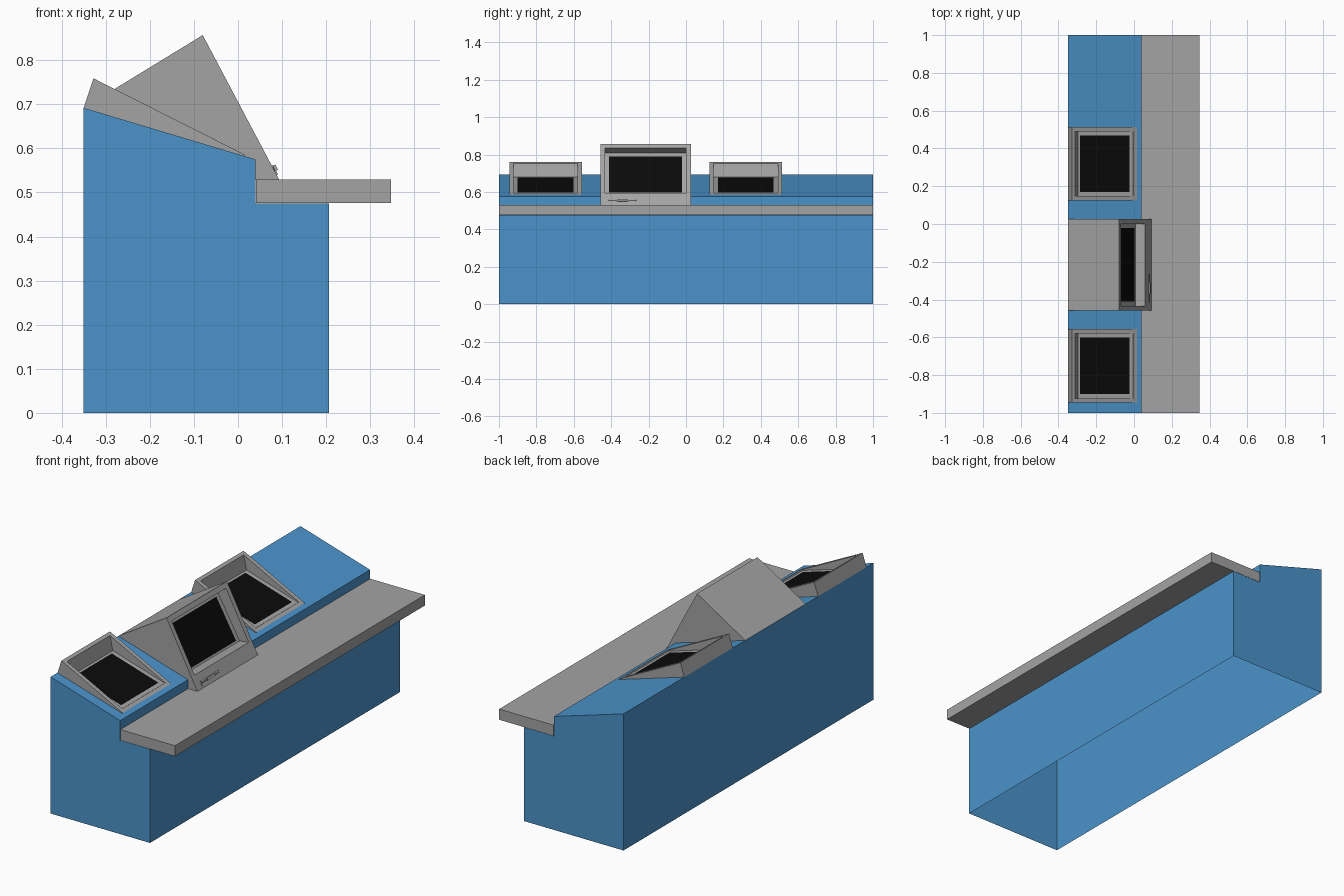
import bpy, bmesh

if "Cube" in bpy.data.objects:
    bpy.data.objects.remove(bpy.data.objects["Cube"])


def material(name, rgb):
    m = bpy.data.materials.new(name)
    m.diffuse_color = (*rgb, 1)
    m.use_nodes = True
    m.node_tree.nodes["Principled BSDF"].inputs["Base Color"].default_value = m.diffuse_color
    return m


BLUE = material("cabinet blue", (0.07, 0.295, 0.60))
GREY = material("mid grey", (0.37, 0.37, 0.37))
BLACK = material("screen black", (0.003, 0.003, 0.003))
DARK = material("dark grey", (0.09, 0.09, 0.09))


def finish(bm, name, mats):
    bmesh.ops.recalc_face_normals(bm, faces=bm.faces)
    me = bpy.data.meshes.new(name)
    bm.to_mesh(me)
    bm.free()
    for m in mats:
        me.materials.append(m)
    ob = bpy.data.objects.new(name, me)
    bpy.context.collection.objects.link(ob)
    return ob


def extrude(name, profile, y0, y1, mat, skip=()):
    """Extrude an xz profile along y; 'skip' leaves out edges by index."""
    bm = bmesh.new()
    a = [bm.verts.new((x, y0, z)) for x, z in profile]
    b = [bm.verts.new((x, y1, z)) for x, z in profile]
    bm.faces.new(a)
    bm.faces.new(b)
    n = len(profile)
    for i in range(n):
        if i not in skip:
            j = (i + 1) % n
            bm.faces.new((a[i], a[j], b[j], b[i]))
    return finish(bm, name, [mat])


def mix(p, q, t):
    return (p[0] + (q[0] - p[0]) * t, p[1] + (q[1] - p[1]) * t)


def display(name, y0, y1, profile, lip, floor, margins, t_black):
    """Wedge housing with a recessed screen in its front.
    profile: back bottom, top, front bottom, then lower points (base left open).
    lip / floor: (top, bottom) xz points of the opening and the recess floor."""
    bm = bmesh.new()
    a = [bm.verts.new((x, y0, z)) for x, z in profile]
    b = [bm.verts.new((x, y1, z)) for x, z in profile]
    bm.faces.new(a)
    bm.faces.new(b)
    bm.faces.new((a[0], a[1], b[1], b[0]))

    def rect(top, bot, m):
        return [bm.verts.new((x, y, z)) for (x, z), y in
                ((top, y0 + m), (top, y1 - m), (bot, y1 - m), (bot, y0 + m))]

    black = (mix(*floor, t_black[0]), mix(*floor, t_black[1]))
    rings = [[a[1], b[1], b[2], a[2]],
             rect(*lip, margins[0]), rect(*floor, margins[0]), rect(*black, margins[1])]
    # frame, recess walls and floor border
    for r, s in zip(rings, rings[1:]):
        for i in range(4):
            j = (i + 1) % 4
            bm.faces.new((r[i], r[j], s[j], s[i]))
    # black screen
    bm.faces.new(rings[-1]).material_index = 1
    return finish(bm, name, [GREY, BLACK])


# Cabinet with sloped top, open underneath
extrude("cabinet", [(-0.35, 0), (0.207, 0), (0.207, 0.475), (0.04, 0.475),
                    (0.04, 0.575), (-0.35, 0.692)], -1, 1, BLUE, skip=(0,))

# Desk slab
extrude("desk_top", [(0.041, 0.476), (0.347, 0.476), (0.347, 0.53), (0.041, 0.53)],
        -1, 1, GREY)

# Two shallow side displays
for side, y0 in (("left", -0.945), ("right", 0.125)):
    display(side + "_display", y0, y0 + 0.388,
            [(-0.35, 0.692), (-0.328, 0.759), (0.015, 0.586), (0.015, 0.5825)],
            ((-0.312, 0.7509), (-0.002, 0.5946)),
            ((-0.296, 0.679), (-0.006, 0.592)),
            (0.022, 0.045), (0.035, 0.935))

# Tall centre display
TOP, BOT = (-0.08, 0.857), (0.093, 0.53)
display("centre_display", -0.458, 0.026,
        [(-0.35, 0.692), TOP, BOT, (0.04, 0.53), (0.04, 0.575)],
        (mix(BOT, TOP, 0.93), mix(BOT, TOP, 0.195)),
        ((-0.117, 0.807), (0.008, 0.588)),
        (0.025, 0.047), (0.08, 0.965))


def front_plate(name, y0, y1, t0, t1, thick, mat):
    """Thin plate on the sloped front of the centre display."""
    nx, nz = 0.884 * thick, 0.468 * thick
    p, q = mix(BOT, TOP, t0), mix(BOT, TOP, t1)
    extrude(name, [p, (p[0] + nx, p[1] + nz), (q[0] + nx, q[1] + nz), q], y0, y1, mat)


# Disk drive below the screen
front_plate("drive_upper_bezel", -0.415, -0.265, 0.077, 0.094, 0.003, GREY)
front_plate("drive_lower_bezel", -0.415, -0.265, 0.03, 0.06, 0.003, GREY)
front_plate("drive_slot", -0.41, -0.27, 0.06, 0.077, 0.002, DARK)
front_plate("drive_latch", -0.37, -0.31, 0.055, 0.09, 0.008, GREY)
